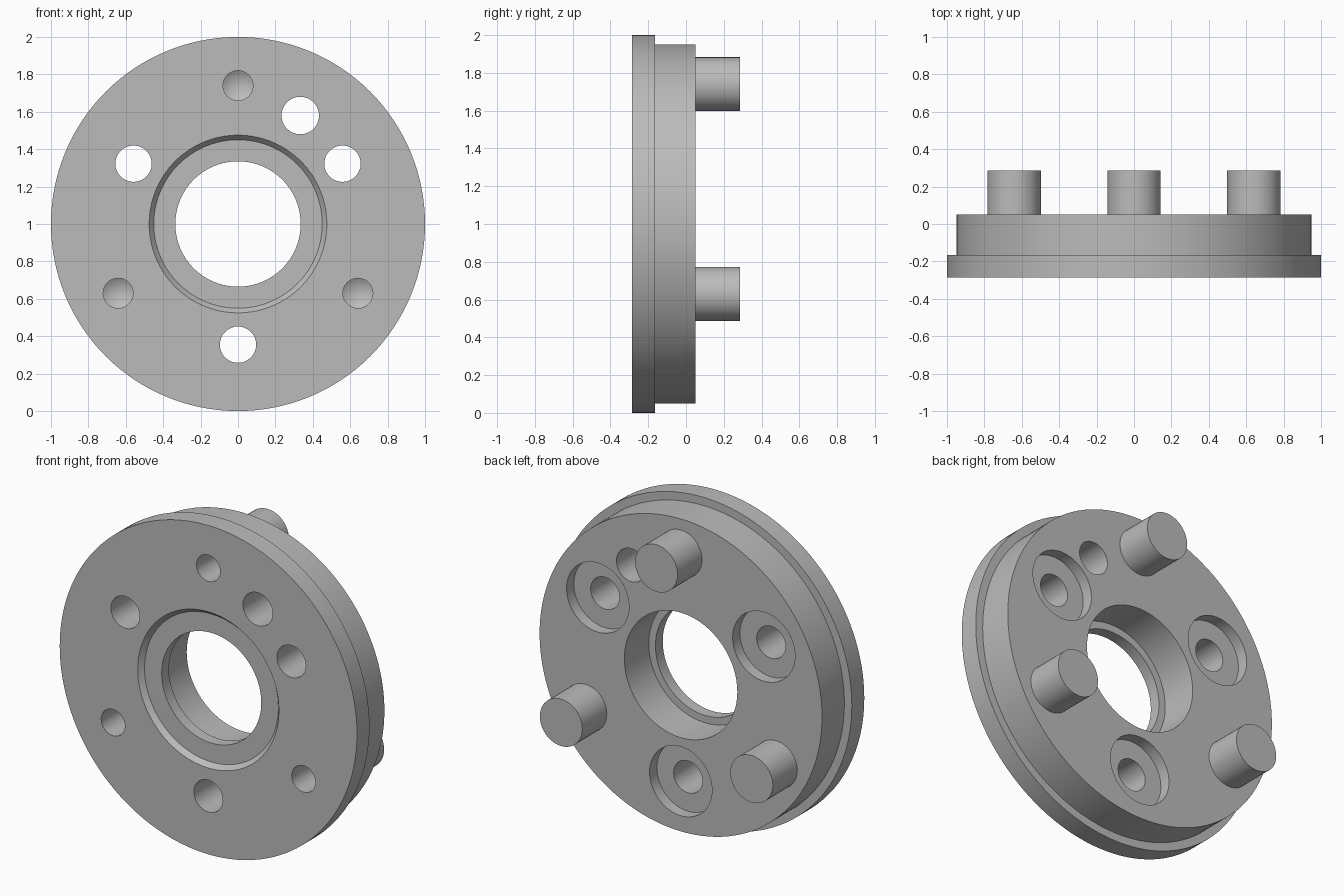
import bpy, bmesh, math
from mathutils import Vector

cube = bpy.data.objects.get("Cube")
if cube:
    bpy.data.objects.remove(cube, do_unlink=True)

# One plain metal colour
metal = bpy.data.materials.new("grey_metal")
metal.use_nodes = True
grey = (0.5, 0.5, 0.5, 1)
metal.diffuse_color = grey
for node in metal.node_tree.nodes:
    if node.type == 'BSDF_PRINCIPLED':
        node.inputs["Base Color"].default_value = grey

FRONT, STEP, BACK, TIP = -0.285, -0.165, 0.05, 0.285


def lathe(name, profile, sides, x=0, z=1):
    """Turn a closed (radius, y) profile about an axis parallel to y."""
    bm = bmesh.new()
    verts = [bm.verts.new((r, y, 0)) for r, y in profile]
    edges = [bm.edges.new((v, verts[(i + 1) % len(verts)]))
             for i, v in enumerate(verts)
             if profile[i][0] + profile[(i + 1) % len(verts)][0] > 0]
    bmesh.ops.spin(bm, geom=verts + edges, cent=(0, 0, 0), axis=(0, 1, 0),
                   angle=math.tau, steps=sides, use_merge=True)
    bmesh.ops.remove_doubles(bm, verts=bm.verts, dist=1e-5)
    bmesh.ops.recalc_face_normals(bm, faces=bm.faces)
    bmesh.ops.translate(bm, verts=bm.verts, vec=Vector((x, 0, z)))
    mesh = bpy.data.meshes.new(name)
    bm.to_mesh(mesh)
    bm.free()
    mesh.materials.append(metal)
    obj = bpy.data.objects.new(name, mesh)
    bpy.context.collection.objects.link(obj)
    return obj


def select(obj):
    bpy.ops.object.select_all(action='DESELECT')
    obj.select_set(True)
    bpy.context.view_layer.objects.active = obj


def cut(target, cutter):
    mod = target.modifiers.new("cut", 'BOOLEAN')
    mod.operation = 'DIFFERENCE'
    mod.solver = 'EXACT'
    mod.object = cutter
    select(target)
    bpy.ops.object.modifier_apply(modifier=mod.name)
    bpy.data.objects.remove(cutter, do_unlink=True)


def polar(radius, degrees):
    a = math.radians(degrees)
    return radius * math.cos(a), 1 + radius * math.sin(a)


def plain_hole(radius):
    return [(0, FRONT - 0.1), (radius, FRONT - 0.1),
            (radius, BACK + 0.1), (0, BACK + 0.1)]


# Flanged disc with chamfered front recess, thin lip and wider rear bore
disc = lathe("flanged_disc", [
    (0.475, FRONT), (1, FRONT), (1, STEP), (0.95, STEP), (0.95, BACK),
    (0.38, BACK), (0.38, -0.185), (0.335, -0.185),
    (0.335, -0.255), (0.45, -0.255)], 128)

parts = [disc]

# Bolt holes, counterbored from the back
counterbore = [(0, FRONT - 0.1), (0.097, FRONT - 0.1), (0.097, BACK - 0.07),
               (0.21, BACK - 0.07), (0.21, BACK + 0.1), (0, BACK + 0.1)]
for angle in (30, 150, 270):
    cut(disc, lathe("bolt_cutter", counterbore, 64, *polar(0.645, angle)))

# Single plain through hole
cut(disc, lathe("index_cutter", plain_hole(0.1), 64, 0.333, 1.58))

# Rear pins, each with a drilled, cone-ended hole entering from the front
pin_profile = [(0, 0.15), (0.08, 0.1), (0.08, BACK), (0.143, BACK),
               (0.143, TIP), (0, TIP)]
for name, angle in (("top_pin", 90), ("right_pin", 210), ("left_pin", 330)):
    x, z = polar(0.74, angle)
    cut(disc, lathe("drill_cutter", plain_hole(0.08), 48, x, z))
    parts.append(lathe(name, pin_profile, 48, x, z))

for obj in parts:
    select(obj)
    bpy.ops.object.shade_smooth_by_angle(angle=math.radians(30))
